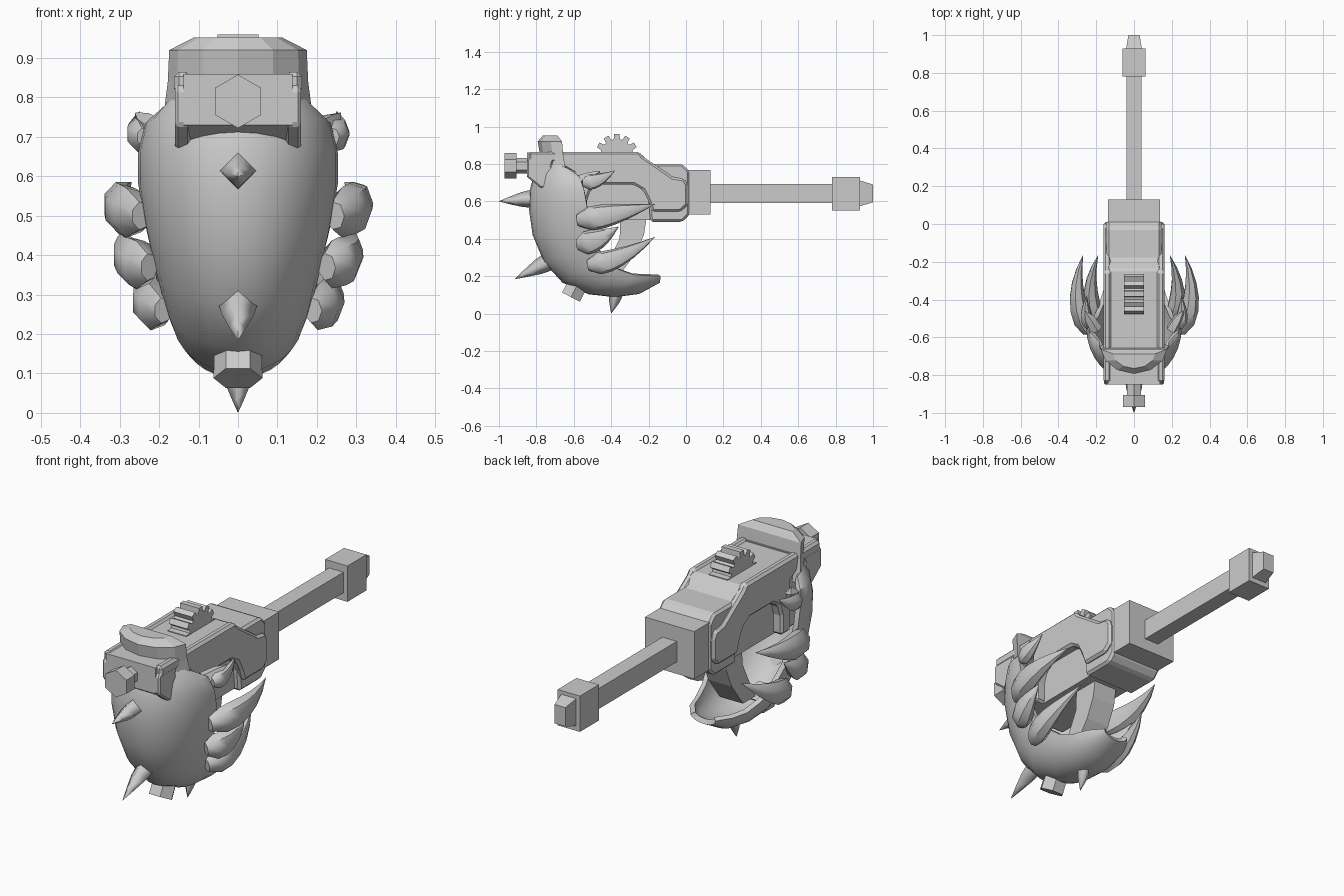
import bpy, bmesh, math
from mathutils import Vector

if "Cube" in bpy.data.objects:
    bpy.data.objects.remove(bpy.data.objects["Cube"])

steel = bpy.data.materials.new("light_grey")
steel.diffuse_color = (0.6, 0.6, 0.6, 1)
steel.use_nodes = True
steel.node_tree.nodes["Principled BSDF"].inputs["Base Color"].default_value = steel.diffuse_color


def finish(name, bm, bevel=0, smooth=None):
    bmesh.ops.recalc_face_normals(bm, faces=bm.faces[:])
    me = bpy.data.meshes.new(name)
    bm.to_mesh(me)
    bm.free()
    ob = bpy.data.objects.new(name, me)
    bpy.context.collection.objects.link(ob)
    me.materials.append(steel)
    if bevel:
        m = ob.modifiers.new("chamfer", 'BEVEL')
        m.width, m.segments, m.limit_method = bevel, 1, 'ANGLE'
    if smooth:
        smooth_by(ob, smooth)
    return ob


def smooth_by(ob, angle):
    bpy.ops.object.select_all(action='DESELECT')
    ob.select_set(True)
    bpy.context.view_layer.objects.active = ob
    bpy.ops.object.shade_smooth_by_angle(angle=math.radians(angle))


def loft(name, rings, bevel=0, smooth=None):
    """Closed rings joined in order, with end caps."""
    bm = bmesh.new()
    vs = [[bm.verts.new(p) for p in r] for r in rings]
    n = len(vs[0])
    for a, b in zip(vs, vs[1:]):
        for i in range(n):
            j = (i + 1) % n
            bm.faces.new((a[i], a[j], b[j], b[i]))
    bm.faces.new(vs[0][::-1])
    bm.faces.new(vs[-1])
    return finish(name, bm, bevel, smooth)


def prism(name, pts, x0, x1, bevel=0):
    """Side profile (y, z) extruded across x."""
    return loft(name, [[(x, y, z) for y, z in pts] for x in (x0, x1)], bevel)


def rect(y, hx, z0, z1):
    return [(-hx, y, z0), (hx, y, z0), (hx, y, z1), (-hx, y, z1)]


def tube(name, path, radii, sides=6, smooth=None, flat=1.0, turn=0.0):
    """Rings of given radius swept along a path."""
    path = [Vector(p) for p in path]
    rings = []
    for i, p in enumerate(path):
        d = (path[min(i + 1, len(path) - 1)] - path[max(i - 1, 0)]).normalized()
        u = Vector((1, 0, 0))
        u = (u - d * u.dot(d)).normalized()
        v = d.cross(u)
        rings.append([p + radii[i] * (math.cos(a) * u * flat + math.sin(a) * v)
                      for a in (turn + math.tau * k / sides for k in range(sides))])
    return loft(name, rings, 0, smooth)


# receiver with arched opening underneath
arch = [(-.20, .60), (-.23, .66), (-.28, .69), (-.46, .69), (-.51, .66), (-.53, .60), (-.53, .50)]
prism("receiver", [(-.80, .72), (-.84, .855), (-.24, .855), (-.19, .80), (-.02, .80), (.02, .76),
                   (.02, .53), (-.02, .49), (-.19, .49)] + arch + [(-.70, .50)], -.145, .145, .012)
prism("receiver_core", [(-.55, .50), (-.55, .72), (-.15, .72), (-.15, .50)], -.115, .115)
for s, side in ((1, "right"), (-1, "left")):
    prism("side_plate_" + side,
          [(-.84, .865), (-.25, .865), (-.23, .84), (-.07, .73), (-.01, .72), (.01, .69), (.01, .58),
           (-.03, .545), (-.18, .545)] + arch + [(-.60, .50), (-.60, .75), (-.70, .81), (-.84, .81)],
          s * .12, s * .162, .012)
    # cheek of the front mount
    prism("front_cheek_" + side,
          [(-.83, .84), (-.85, .82), (-.85, .73), (-.78, .675), (-.74, .66), (-.69, .73), (-.72, .79),
           (-.70, .84)], s * .12, s * .16, .008)
    # gear axle boss
    tube("gear_boss_" + side, [(s * .11, -.37, .83), (s * .168, -.37, .83)], [.055, .045], 8, turn=math.pi / 8)

# front mount and hexagonal knob
prism("front_mount", [(-.85, .86), (-.85, .73), (-.77, .68), (-.65, .68), (-.65, .86)], -.138, .138)
for nm, y0, y1, r in (("knob_neck", -.91, -.84, .042), ("knob", -.97, -.905, .068)):
    loft(nm, [[(r * math.sin(k * math.pi / 3), y, .79 + r * math.cos(k * math.pi / 3)) for k in range(6)]
              for y in (y0, y1)])

# raised collar
half = [(.178, -.655), (.155, -.715), (.09, -.765), (0, -.785)]
outline = half + [(-x, y) for x, y in half[-2::-1]]
loft("collar", [[(x * k, -.66 + (y + .66) * k2 + dy, z) for x, y in outline]
                for k, k2, dy, z in ((1.08, 1.1, .02, .73), (1.0, .95, 0, .84),
                                     (.98, 1.0, -.008, .92), (.63, .6, -.03, .952))])

# gear
gear = []
for k in range(12):
    for da, r in ((-11, .088), (-7, .115), (7, .115), (11, .088)):
        a = math.radians(30 * k + da)
        gear.append((-.37 + r * math.sin(a), .845 + r * math.cos(a)))
prism("gear", gear, -.052, .052)

# rear block, shaft and end cap
loft("rear_block", [rect(0, .137, .53, .768), rect(.13, .137, .53, .768)])
loft("shaft", [rect(.12, .04, .59, .693), rect(.79, .04, .59, .693)])
loft("shaft_end", [rect(.78, .062, .55, .73), rect(.93, .062, .55, .73)])
loft("shaft_tip", [rect(.925, .042, .573, .713), rect(1.0, .03, .595, .69)])

# curved grip joining receiver and shell
prism("grip", [(-.35, .52), (-.21, .52), (-.225, .42), (-.27, .32), (-.36, .20), (-.46, .20),
               (-.40, .31), (-.355, .40)], -.065, .065)

# shell: rounded bowl, centre line (y, z) then side edge (x, y, z)
stations = [(-.76, .84, .185, -.62, .77), (-.81, .755, .235, -.57, .735), (-.835, .66, .253, -.545, .66),
            (-.84, .56, .253, -.53, .58), (-.82, .42, .236, -.52, .48), (-.76, .275, .212, -.49, .38),
            (-.66, .165, .188, -.43, .29), (-.52, .103, .165, -.36, .235), (-.38, .088, .145, -.28, .207),
            (-.25, .105, .12, -.20, .203), (-.14, .165, .07, -.135, .20)]
bm = bmesh.new()
grid = []
for ys, zs, w, ye, ze in stations:
    row = []
    for k in range(-8, 9):
        a = math.radians(90 * k / 8)
        c = 1 - math.cos(a)
        row.append(bm.verts.new((w * math.sin(a), ys + (ye - ys) * c, zs + (ze - zs) * c)))
    grid.append(row)
for a, b in zip(grid, grid[1:]):
    for i in range(16):
        bm.faces.new((a[i], b[i], b[i + 1], a[i + 1]))
shell = finish("shell", bm)
if shell.data.polygons[3 * 16 + 8].normal.y > 0:
    shell.data.flip_normals()
mod = shell.modifiers.new("thickness", 'SOLIDIFY')
mod.thickness, mod.offset = .025, -1
bpy.ops.object.select_all(action='DESELECT')
shell.select_set(True)
bpy.context.view_layer.objects.active = shell
bpy.ops.object.modifier_apply(modifier="thickness")
smooth_by(shell, 40)

# spikes on the shell centre line
for nm, base, tip, r in (("front_spike", (-.81, .615), (-1.0, .60), .05),
                         ("lower_spike", (-.72, .285), (-.915, .185), .052),
                         ("bottom_spike", (-.375, .10), (-.40, .002), .036)):
    b, t = Vector((0, *base)), Vector((0, *tip))
    tube(nm, [b, b.lerp(t, .35), b.lerp(t, .7), t], [r, r * .8, r * .4, .001], 4, 95)
tube("stub", [(0, -.575, .165), (0, -.615, .088)], [.06, .062], 6)

# claws along both shell edges: three path points and base radius
claws = [("upper_claw", (.24, -.55, .70), (.265, -.47, .70), (.25, -.38, .765), .042),
         ("long_claw", (.245, -.575, .50), (.345, -.40, .52), (.27, -.165, .585), .066),
         ("middle_claw", (.225, -.575, .37), (.30, -.47, .38), (.29, -.36, .465), .064),
         ("low_claw", (.19, -.52, .26), (.27, -.37, .27), (.19, -.165, .41), .060)]
shape = [.55, 1.0, 1.0, .85, .62, .34, .01]
for s, side in ((1, "right"), (-1, "left")):
    for nm, p0, p1, p2, r in claws:
        p0, p1, p2 = Vector(p0), Vector(p1), Vector(p2)
        path = []
        for k in range(7):
            t = k / 6
            p = p0 * (1 - t) ** 2 + p1 * 2 * t * (1 - t) + p2 * t * t
            path.append((p.x * s, p.y, p.z))
        tube(f"{nm}_{side}", path, [r * q for q in shape], 7, 50, .75)
    # small thorn beside the upper claw
    tube("thorn_" + side, [(s * .20, -.56, .71), (s * .235, -.50, .735), (s * .26, -.46, .76)],
         [.035, .028, .002], 5, 50)
